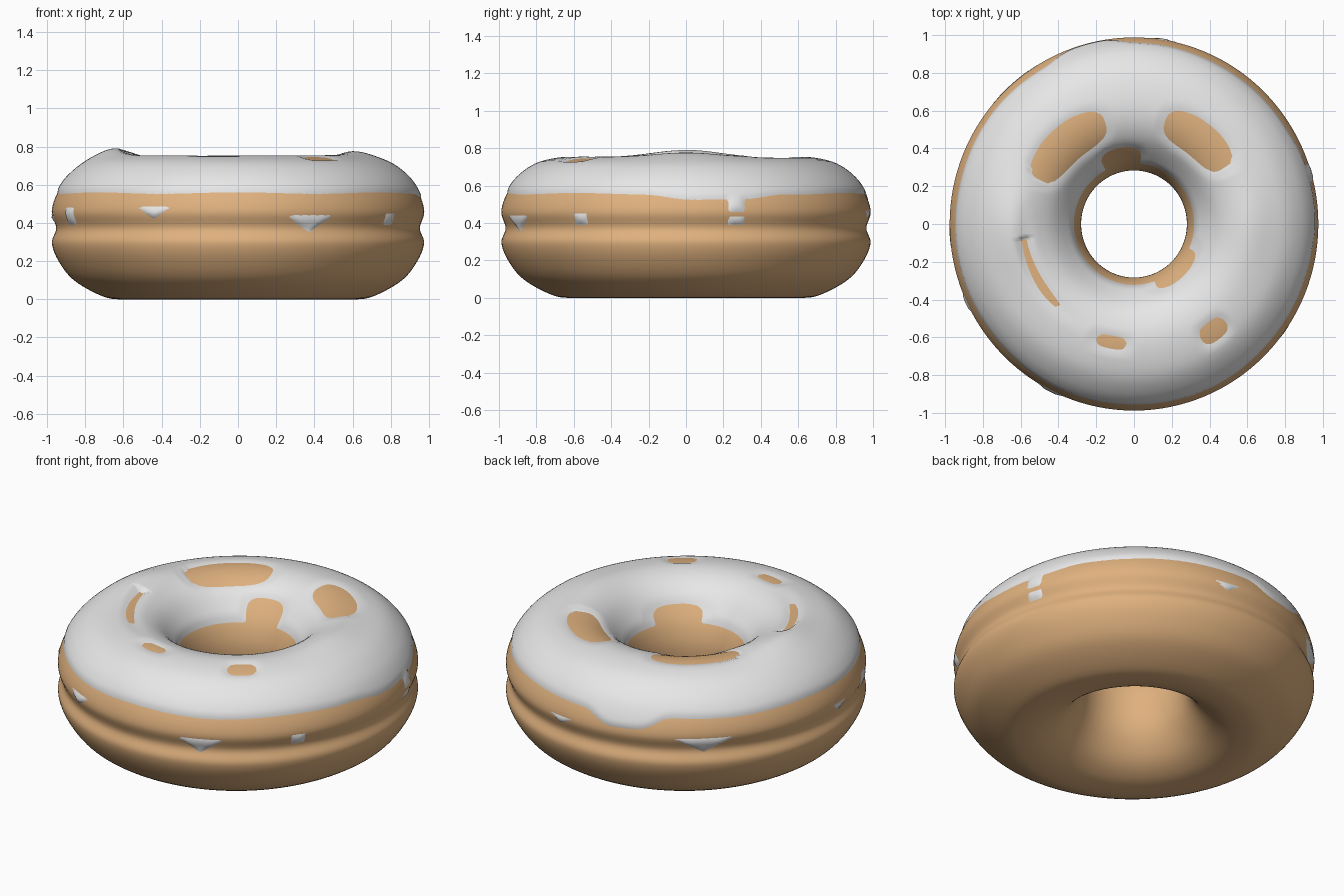
import bpy, math
from mathutils import Vector

if "Cube" in bpy.data.objects:
    bpy.data.objects.remove(bpy.data.objects["Cube"])

def material(name, rgb):
    m = bpy.data.materials.new(name)
    m.diffuse_color = (*rgb, 1)
    m.use_nodes = True
    m.node_tree.nodes["Principled BSDF"].inputs["Base Color"].default_value = m.diffuse_color
    return m

DOUGH = material("golden dough", (0.74, 0.44, 0.21))
ICING = material("white icing", (0.8, 0.8, 0.8))

# Ring cross-section (radius, height), starting under the ring and going outwards
PROFILE = [(0.62, 0.0), (0.72, 0.02), (0.86, 0.10), (0.94, 0.20), (0.975, 0.295),
           (0.953, 0.372), (0.976, 0.46), (0.945, 0.56), (0.88, 0.65), (0.77, 0.72),
           (0.60, 0.746), (0.46, 0.705), (0.355, 0.60), (0.30, 0.50), (0.28, 0.38),
           (0.305, 0.22), (0.39, 0.09), (0.50, 0.02)]

def section(steps):
    """Smooth closed curve through the profile points."""
    pts, n, out = [Vector(p) for p in PROFILE], len(PROFILE), []
    for i in range(n):
        a, b, c, d = (pts[(i + k - 1) % n] for k in range(4))
        for s in range(steps):
            t = s / steps
            out.append(0.5 * (2 * b + (c - a) * t + (2 * a - 5 * b + 4 * c - d) * t * t
                              + (3 * b - a - 3 * c + d) * t ** 3))
    return out

def turn(a, b):
    """Signed difference of two angles in degrees."""
    return (a - b + 180) % 360 - 180

# Bare patches on top: angle, radius, half angle, half radial width
PATCHES = [(131, 0.55, 25, 0.10), (101, 0.345, 17, 0.06), (52, 0.56, 21, 0.095),
           (207, 0.585, 21, 0.026), (259, 0.63, 7.5, 0.034), (307, 0.70, 6.5, 0.052),
           (313, 0.335, 23, 0.042)]
# Drips on the side: angle, bottom, top, half angle, tapered to a point
DRIPS = [(-67, 0.35, 0.44, 8, True), (16, 0.39, 0.435, 2.6, False),
         (16, 0.46, 0.55, 2.6, False), (-35, 0.39, 0.45, 2.3, False),
         (-117, 0.42, 0.485, 6, True), (-155, 0.39, 0.48, 3, False),
         (131, 0.36, 0.45, 10, True), (81, 0.42, 0.465, 5, True), (184, 0.40, 0.45, 4, True)]

def cover(ang, r, z):
    """Positive where icing shows, negative where the dough is bare."""
    if r > 0.6:
        edge = 0.557 + 0.004 * math.sin(math.radians(ang * 7))
        edge -= 0.035 * math.exp(-(turn(ang, 10) / 17) ** 4)
        edge -= 0.07 * math.exp(-(turn(ang, 105) / 11) ** 4)
        f = z - edge
    else:
        f = r - 0.318 if z > 0.42 else -0.1
    for a, pr, ha, hr in PATCHES:
        if z > 0.42:
            q = (abs(turn(ang, a) / ha) ** 3 + abs((r - pr) / hr) ** 3) ** (1 / 3)
            f = min(f, (q - 1) * hr)
    for a, lo, hi, ha, taper in DRIPS:
        if r > 0.9:
            width = ha * (z - lo) / (hi - lo) if taper else ha
            side = (width - abs(turn(ang, a))) * 0.017
            f = max(f, min(side, z - lo, hi - z))
    return f

def ring(name, mat, around, steps, iced):
    sec = section(steps)
    n = len(sec)
    verts, offs = [], []
    for i in range(around):
        ang = 360 * i / around
        ca, sa = math.cos(math.radians(ang)), math.sin(math.radians(ang))
        for j, p in enumerate(sec):
            d, lift = 0.0, 0.0
            if iced:
                d = max(-0.010, min(0.008, cover(ang, p.x, p.y) * 0.35))
                # two soft swellings at the left and right of the top
                for a, r0, h in ((180, 0.65, 0.038), (0, 0.60, 0.022)):
                    lift += h * math.exp(-(turn(ang, a) / 22) ** 2 - ((p.x - r0) / 0.12) ** 2)
                lift *= 1 if p.y > 0.5 and d > 0 else 0
            t = (sec[(j + 1) % n] - sec[j - 1]).normalized()
            r, z = p.x + t.y * d, p.y - t.x * d + lift
            verts.append((r * ca, r * sa * 1.012, max(z, 0)))
            offs.append(d)
    faces = []
    for i in range(around):
        for j in range(n):
            k, m = (i + 1) % around, (j + 1) % n
            f = (i * n + j, k * n + j, k * n + m, i * n + m)
            if not iced or max(offs[v] for v in f) > -0.006:
                faces.append(f)
    me = bpy.data.meshes.new(name)
    me.from_pydata(verts, [], faces)
    me.materials.append(mat)
    ob = bpy.data.objects.new(name, me)
    bpy.context.collection.objects.link(ob)
    # drop unused points
    import bmesh
    bm = bmesh.new()
    bm.from_mesh(me)
    bmesh.ops.delete(bm, geom=[v for v in bm.verts if not v.link_faces], context='VERTS')
    for f in bm.faces:
        f.smooth = True
    bm.to_mesh(me)
    bm.free()
    return ob

ring("dough_ring", DOUGH, 128, 6, False)
ring("icing_glaze", ICING, 360, 6, True)
